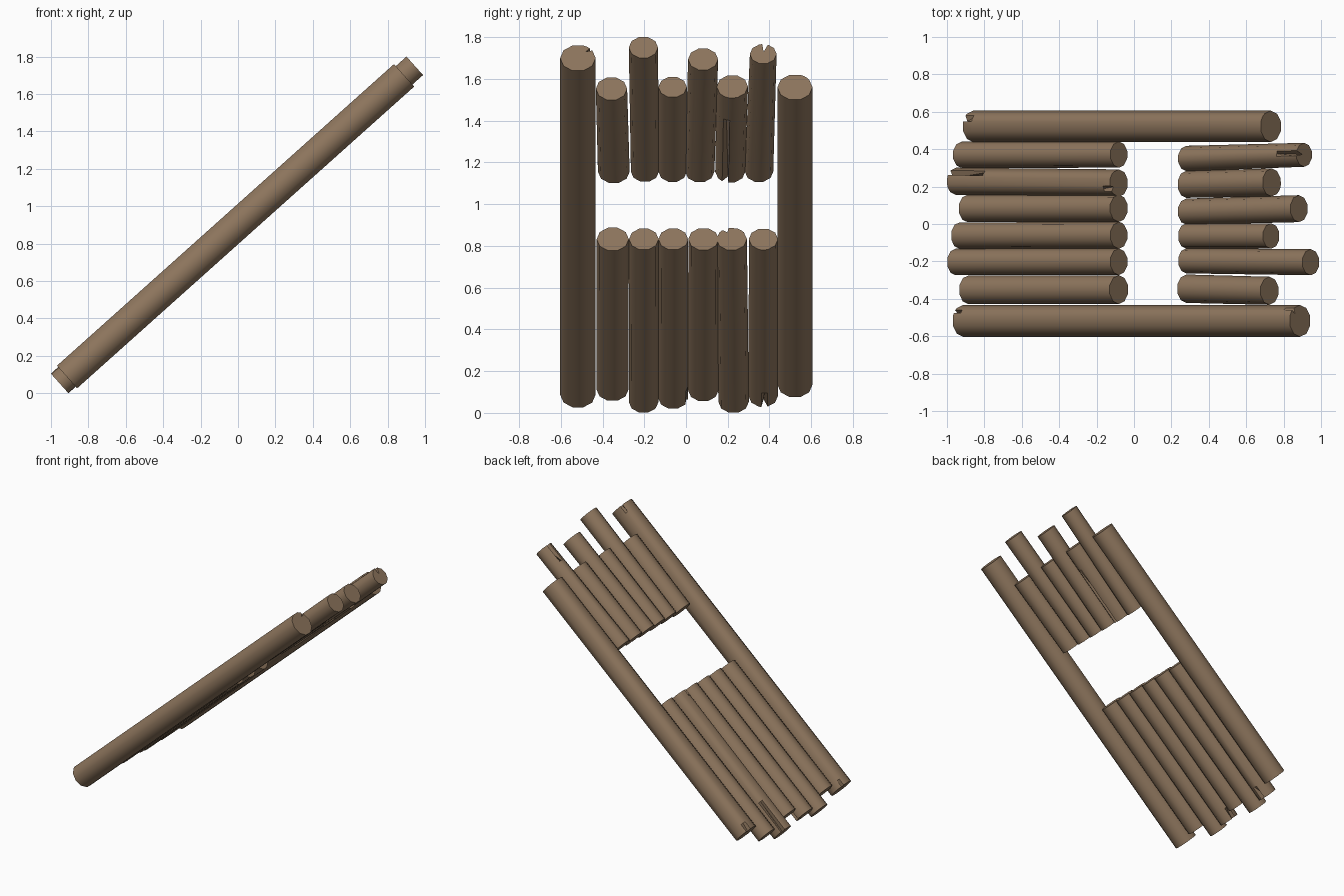
import bpy, bmesh, math
from mathutils import Vector

if "Cube" in bpy.data.objects:
    bpy.data.objects.remove(bpy.data.objects["Cube"])

wood = bpy.data.materials.new("weathered_brown_wood")
wood.diffuse_color = (0.27, 0.18, 0.11, 1)
wood.use_nodes = True
wood.node_tree.nodes["Principled BSDF"].inputs["Base Color"].default_value = wood.diffuse_color

# The whole panel of logs leans in the XZ plane
TILT = math.atan(0.895)
NORMAL = Vector((-math.sin(TILT), 0, math.cos(TILT)))
SIDE = Vector((0, 1, 0))
SIDES = 10


def centre(x, y):
    return Vector((x, y, 0.905 + 0.895 * x))


def log(name, low, high, cracks=()):
    """low/high = (x, y, radius) of each end; crack = (end, angle, length, depth)."""
    a, b = centre(*low[:2]), centre(*high[:2])
    span = (b - a).length
    w = 0.22                                        # half width of a crack, radians
    angs = [(2 * math.pi * i / SIDES, None) for i in range(SIDES)]
    stations = {0.0, 1.0}
    for k, (end, deg, length, depth) in enumerate(cracks):
        c = math.radians(deg % 360)
        angs = [t for t in angs if t[1] is not None or
                abs((t[0] - c + math.pi) % (2 * math.pi) - math.pi) > w * 1.2]
        angs += [(c - w, None), (c, k), (c + w, None)]
        stations.add(length / span if end == 0 else 1 - length / span)
    angs.sort()
    bm = bmesh.new()
    rings = []
    for t in sorted(stations):
        r0 = low[2] + (high[2] - low[2]) * t
        ring = []
        for ang, k in angs:
            r = r0
            if k is not None:                       # sink the crack towards its end
                end, _, length, depth = cracks[k]
                dist = (t if end == 0 else 1 - t) * span
                r -= depth * max(0, 1 - dist / length)
            p = a.lerp(b, t) + SIDE * math.cos(ang) * r + NORMAL * math.sin(ang) * r
            ring.append(bm.verts.new(p))
        rings.append(ring)
    n = len(angs)
    for p, q in zip(rings, rings[1:]):
        for i in range(n):
            bm.faces.new((p[i], p[(i + 1) % n], q[(i + 1) % n], q[i]))
    bm.faces.new(rings[0][::-1])
    bm.faces.new(rings[-1])
    bmesh.ops.recalc_face_normals(bm, faces=bm.faces)
    mesh = bpy.data.meshes.new(name)
    bm.to_mesh(mesh)
    bm.free()
    mesh.materials.append(wood)
    ob = bpy.data.objects.new(name, mesh)
    bpy.context.collection.objects.link(ob)
    bpy.ops.object.select_all(action='DESELECT')
    ob.select_set(True)
    bpy.context.view_layer.objects.active = ob
    bpy.ops.object.shade_smooth_by_angle(angle=math.radians(40))


# Full-length side logs
log("side_log_back", (-0.86, 0.522, 0.084), (0.732, 0.522, 0.084),
    [(0, 60, 0.06, 0.03)])
log("side_log_front", (-0.914, -0.518, 0.085), (0.888, -0.518, 0.085),
    [(1, 48, 0.06, 0.03), (0, 48, 0.05, 0.03)])

# Lower short logs, ending at the opening: low x, y, radius, cracks
lower = [
    (-0.922, 0.370, 0.070, [(0, -85, 0.10, 0.05)]),
    (-0.952, 0.228, 0.073, [(0, 50, 0.25, 0.045), (1, 115, 0.05, 0.025)]),
    (-0.890, 0.083, 0.073, []),
    (-0.932, -0.062, 0.071, [(0, -20, 0.09, 0.04)]),
    (-0.953, -0.203, 0.071, []),
    (-0.885, -0.352, 0.077, []),
]
for i, (x, y, r, cracks) in enumerate(lower):
    log(f"lower_log_{i + 1}", (x, y, r), (-0.081, y + 0.001 - 0.01 * (i == 1), r), cracks)

# Upper short logs with uneven tops: low y, low r, high x, high y, high r, cracks
upper = [
    (0.350, 0.068, 0.910, 0.370, 0.064, [(1, 82, 0.14, 0.05)]),
    (0.212, 0.072, 0.736, 0.222, 0.075, [(0, -110, 0.45, 0.04)]),
    (0.066, 0.070, 0.882, 0.082, 0.072, []),
    (-0.064, 0.068, 0.733, -0.064, 0.068, []),
    (-0.197, 0.067, 0.945, -0.204, 0.070, []),
    (-0.346, 0.076, 0.724, -0.357, 0.075, []),
]
for i, (y0, r0, x, y1, r1, cracks) in enumerate(upper):
    log(f"upper_log_{i + 1}", (0.280, y0, r0), (x, y1, r1), cracks)
